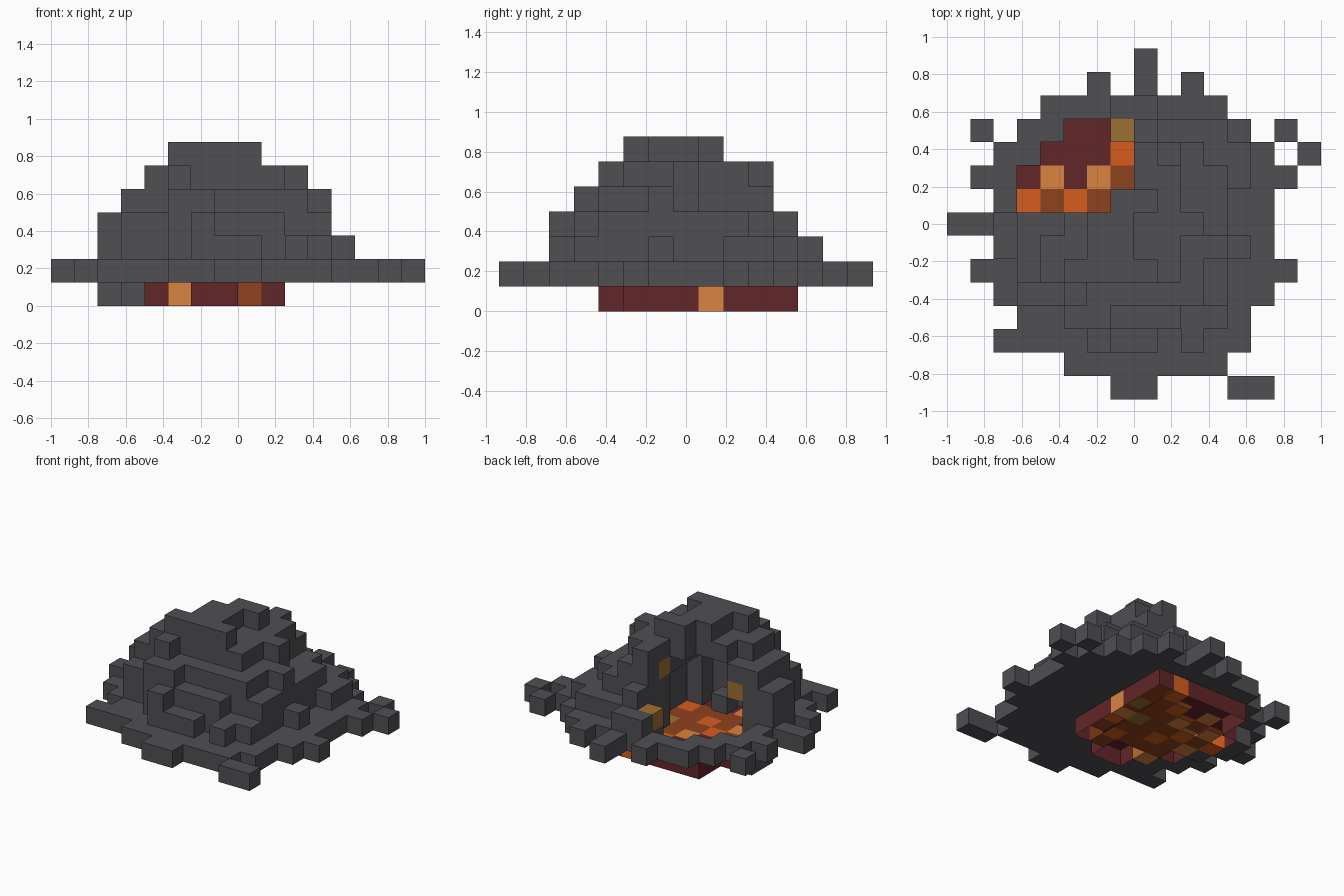
import bpy
import bmesh
from mathutils import Vector

CELL = 0.125
ORIGIN = Vector((-1.0, -0.9375, 0.0))

start_cube = bpy.data.objects.get("Cube")
if start_cube:
    bpy.data.objects.remove(start_cube, do_unlink=True)


def make_material(name, colour):
    mat = bpy.data.materials.new(name)
    mat.use_nodes = True
    mat.diffuse_color = (*colour, 1.0)
    mat.node_tree.nodes["Principled BSDF"].inputs["Base Color"].default_value = (*colour, 1.0)
    return mat


STONE, RED, BROWN, ORANGE, PALE, OCHRE = range(6)
PALETTE = [
    make_material("dark stone", (0.080, 0.077, 0.086)),
    make_material("dark red rock", (0.123, 0.019, 0.021)),
    make_material("burnt brown", (0.275, 0.054, 0.013)),
    make_material("glowing orange", (0.670, 0.108, 0.013)),
    make_material("pale orange", (0.700, 0.230, 0.053)),
    make_material("ochre", (0.330, 0.162, 0.032)),
]

stone = {}
floor = {}


def terrace(level, first_row, spans, cells=stone, colour=STONE):
    """Fill one level, row by row from the front, with spans of cells."""
    for row, span in enumerate(spans, first_row):
        for i in range(span[0], span[1] + 1):
            cells[i, row, level] = colour


def carve(levels, columns, rows):
    for k in levels:
        for i in range(columns[0], columns[1] + 1):
            for j in range(rows[0], rows[1] + 1):
                stone.pop((i, j, k), None)


def build_blocks(name, cells, solid, open_base=()):
    """Turn a set of cells into one mesh; colours in open_base get no underside."""
    bm = bmesh.new()
    corners = {}

    def corner(point):
        key = tuple(point)
        if key not in corners:
            corners[key] = bm.verts.new(ORIGIN + CELL * Vector(key))
        return corners[key]

    for cell, colour in cells.items():
        for axis in range(3):
            for side in (0, 1):
                neighbour = list(cell)
                neighbour[axis] += 2 * side - 1
                if tuple(neighbour) in solid:
                    continue
                if colour in open_base and axis == 2 and side == 0:
                    continue
                quad = []
                for a, b in ((0, 0), (1, 0), (1, 1), (0, 1)):
                    point = list(cell)
                    point[axis] += side
                    point[(axis + 1) % 3] += a
                    point[(axis + 2) % 3] += b
                    quad.append(corner(point))
                if not side:
                    quad.reverse()
                bm.faces.new(quad).material_index = colour
    mesh = bpy.data.meshes.new(name)
    bm.to_mesh(mesh)
    bm.free()
    for mat in PALETTE:
        mesh.materials.append(mat)
    obj = bpy.data.objects.new(name, mesh)
    bpy.context.collection.objects.link(obj)


# Ragged ground slab
terrace(1, 0, [(7, 8), (5, 11), (2, 12), (3, 12), (2, 13), (1, 14), (2, 13), (0, 13),
               (2, 13), (1, 14), (2, 13), (3, 12), (4, 11), (8, 8), (8, 8)])
for i, j in ((12, 0), (13, 0), (15, 10), (1, 11), (14, 11), (6, 13), (10, 13)):
    stone[i, j, 1] = STONE

# Stepped mound
terrace(2, 2, [(6, 8), (5, 11), (3, 11), (3, 11), (2, 12), (2, 11),
               (6, 11), (8, 12), (8, 12), (7, 11), (7, 8)])
stone[10, 2, 2] = STONE
terrace(3, 2, [(6, 6), (5, 9), (3, 11), (3, 11), (2, 11), (2, 11),
               (6, 11), (8, 11), (8, 10), (8, 8)])
terrace(4, 3, [(5, 6), (5, 10), (3, 10), (3, 11), (3, 10), (6, 9), (8, 9), (8, 9)])
terrace(5, 4, [(5, 5), (4, 9), (4, 9), (5, 10), (7, 9), (8, 9), (8, 8)])
terrace(6, 5, [(5, 8), (6, 7), (6, 7), (7, 8)])

# Cave hollow and its open mouth
carve((1, 2, 3), (4, 8), (6, 8))
carve((1, 2, 3), (5, 7), (5, 5))
carve((4,), (5, 7), (6, 8))
carve((1,), (3, 3), (8, 9))
carve((1,), (4, 7), (9, 10))
carve((1,), (5, 6), (11, 11))

# Lower lip beside the mouth
for i, j in ((3, 7), (2, 8), (2, 9)):
    stone[i, j, 0] = STONE

# Lumps in the cave wall
stone[5, 7, 2] = STONE
for lump in ((7, 11, 2), (8, 9, 4), (4, 7, 3)):
    stone[lump] = OCHRE

# Glowing cave floor with a red border
terrace(0, 4, [(6, 7), (5, 9), (4, 9), (4, 9), (3, 9), (3, 9), (4, 9), (4, 9)],
        floor, BROWN)
for i, j, k in list(floor):
    around = ((i + 1, j, k), (i - 1, j, k), (i, j + 1, k), (i, j - 1, k))
    if any(n not in floor for n in around):
        floor[i, j, k] = RED
spots = {
    RED: ((4, 10), (5, 10), (6, 10), (5, 9), (6, 5), (7, 5)),
    BROWN: ((8, 5), (4, 8), (7, 9)),
    ORANGE: ((7, 10), (3, 8), (5, 8), (8, 11), (8, 6), (6, 7)),
    PALE: ((4, 9), (6, 9), (5, 5), (9, 8), (4, 7)),
    OCHRE: ((8, 8),),
}
for colour, places in spots.items():
    for i, j in places:
        floor[i, j, 0] = colour

build_blocks("stone_mound", stone, set(stone) | set(floor))
build_blocks("cave_floor", floor, set(floor), open_base=(RED,))
